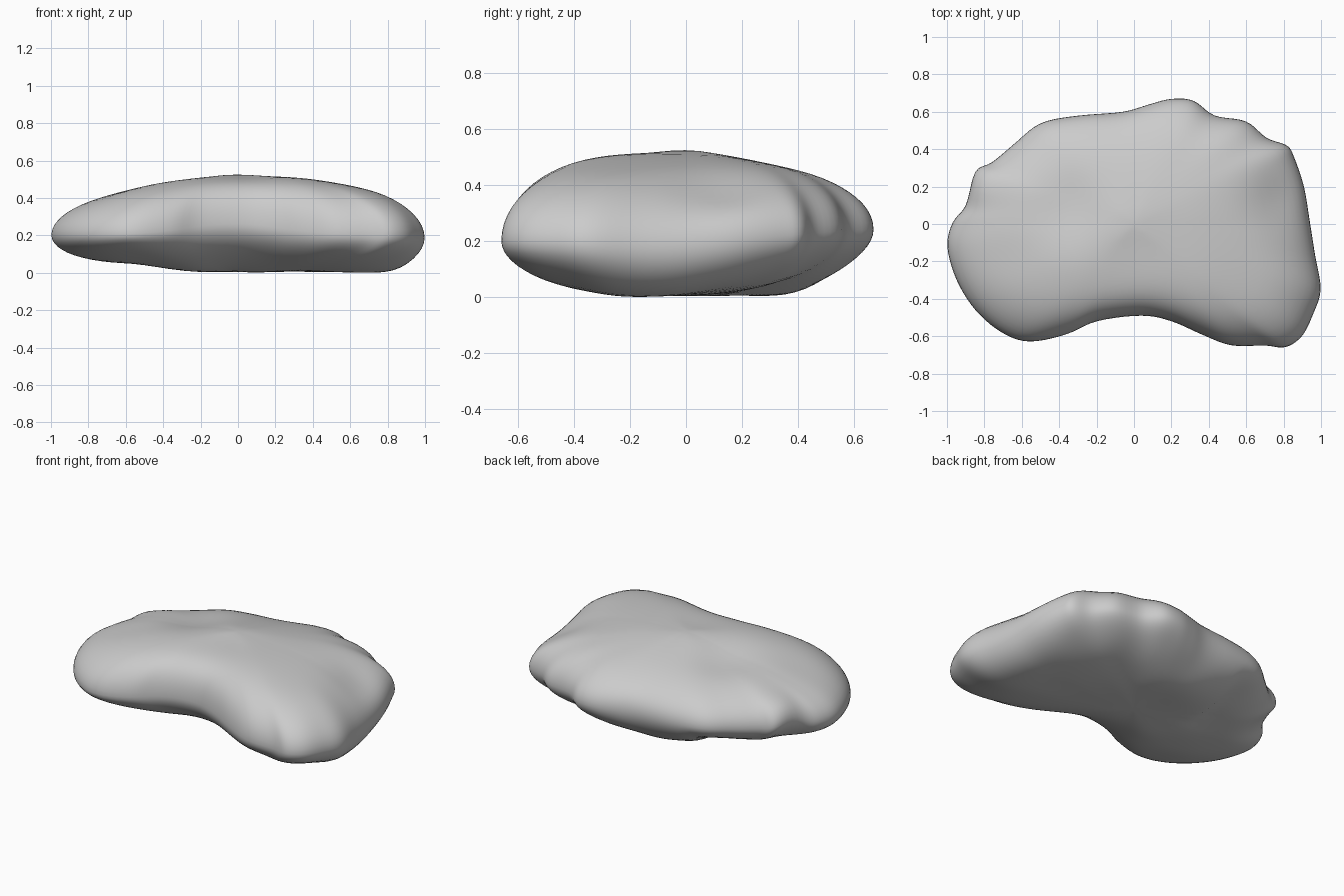
import bpy
import bmesh
import math
from mathutils import Vector, noise

cube = bpy.data.objects.get("Cube")
if cube:
    bpy.data.objects.remove(cube, do_unlink=True)

# Plan outline of the slab, counter-clockwise from the left end
OUTLINE = [
    (1, -.35), (.97, -.17), (.94, .02), (.91, .2), (.86, .35), (.82, .42),
    (.71, .46), (.6, .55), (.43, .58), (.32, .66), (.2, .67), (.08, .64),
    (-.06, .6), (-.3, .58), (-.5, .54), (-.64, .43), (-.76, .33), (-.85, .28),
    (-.9, .1), (-.97, .01), (-1, -.12), (-.95, -.3), (-.85, -.46), (-.71, -.58),
    (-.56, -.63), (-.36, -.59), (-.2, -.52), (.04, -.49), (.2, -.52),
    (.36, -.59), (.52, -.65), (.7, -.65), (.81, -.66), (.9, -.6), (.96, -.48),
]
STEPS = 5       # curve samples between outline points
RINGS = 20      # rings from the rim to the middle
RIM = .2        # height of the widest line
TOP, DEPTH = .33, .195


def smooth_loop(points, steps):
    """Closed Catmull-Rom curve through the points."""
    pts = [Vector(p) for p in points]
    count = len(pts)
    result = []
    for i in range(count):
        a, b, c, d = (pts[(i + k) % count] for k in (-1, 0, 1, 2))
        for j in range(steps):
            t = j / steps
            result.append(b + (c - a) * t / 2
                          + (a - b * 2.5 + c * 2 - d / 2) * t * t
                          + (b * 3 - a - c * 3 + d) * t ** 3 / 2)
    return result


def relax(points, passes):
    """Soften a closed loop so that its scallops fade out."""
    for _ in range(passes):
        points = [(points[i - 1] + p * 2 + points[(i + 1) % len(points)]) / 4
                  for i, p in enumerate(points)]
    return points


def smoothstep(low, high, value):
    t = min(max((value - low) / (high - low), 0), 1)
    return t * t * (3 - 2 * t)


def bump(x, y, cx, cy, size):
    return math.exp(-((x - cx) ** 2 + (y - cy) ** 2) / size ** 2)


def lobe(direction, angle, sharpness):
    """One towards the angle, fading to zero at right angles to it."""
    towards = Vector((math.cos(angle), math.sin(angle)))
    return max(0, direction.dot(towards)) ** sharpness


def rim_tilt(x, y):
    """The rim rises at the back, in the front hollow and at one notch."""
    tilt = .06 * max(0, y) + .06 * bump(x, y, -.02, -.52, .36)
    tilt += .04 * bump(x, y, -.88, .2, .12)
    return tilt - .03 * bump(x, y, .95, -.1, .3)


def top_height(x, y, s, direction):
    """Domed upper face, fuller towards the front lobes and left end."""
    power = 2.1 + .8 * max(0, -direction.y) - .3 * max(0, direction.y)
    power += lobe(direction, 0, 2)
    z = RIM + TOP * math.sqrt(max(0, 1 - s ** power)) - .085 * s * (1 - s)
    edge = 1 - s ** 8
    z -= .03 * edge * bump(x, y, -.35, .05, .2)
    z -= .045 * edge * bump(x, y, .8, .14, .16)
    return z + .012 * edge * noise.noise(Vector((x * 3, y * 3, 1)))


def bottom_height(x, y, s, direction):
    """Flatter underside with a raised step near the right end."""
    power = 1.9 + 5 * lobe(direction, -.05, 7)
    power += 2.7 * lobe(direction, 1.8, 4) + 4 * lobe(direction, math.pi, 5)
    depth = DEPTH * math.sqrt(max(0, 1 - s ** power))
    step = 1 - smoothstep(-.42, -.34, x)
    behind = smoothstep(-.1, .2, y)
    depth *= 1 - .25 * step * behind
    depth *= 1 - .2 * (1 - smoothstep(-.6, -.2, x)) * (1 - behind)
    edge = 1 - s ** 8
    depth += .015 * edge * bump(x, y, -.1, .34, .2)
    depth += .015 * edge * bump(x, y, .78, -.2, .2)
    return RIM - depth + .01 * edge * noise.noise(Vector((x * 4, y * 4, 7)))


# Stone body: rings lofted from the rim to the middle, above and below
loop = smooth_loop(OUTLINE, STEPS)
soft_loop = relax(loop, 80)
count = len(loop)
bm = bmesh.new()


def add_ring(s, height):
    ring = []
    for sharp, soft in zip(loop, soft_loop):
        q = soft.lerp(sharp, s ** 4) * s
        z = height(q.x, q.y, s, soft.normalized())
        ring.append(bm.verts.new((q.x, q.y, z + rim_tilt(q.x, q.y) * s)))
    return ring


def bridge(outer, inner, flip):
    for i in range(count):
        j = (i + 1) % count
        face = [outer[i], outer[j], inner[j], inner[i]]
        bm.faces.new(face[::-1] if flip else face)


rim = add_ring(1, top_height)
for height, flip in ((top_height, False), (bottom_height, True)):
    previous = rim
    for k in range(1, RINGS):
        ring = add_ring(math.cos(math.pi / 2 * k / RINGS), height)
        bridge(previous, ring, flip)
        previous = ring
    middle = bm.verts.new((0, 0, height(0, 0, 0, Vector((0, 1)))))
    for i in range(count):
        face = [previous[i], previous[(i + 1) % count], middle]
        bm.faces.new(face[::-1] if flip else face)

# Settle the surface and stand the stone on the ground
for _ in range(2):
    bmesh.ops.smooth_vert(bm, verts=bm.verts, factor=.4,
                          use_axis_x=True, use_axis_y=True, use_axis_z=True)
lowest = min(v.co.z for v in bm.verts)
bmesh.ops.translate(bm, verts=bm.verts, vec=(0, 0, -lowest))
bmesh.ops.recalc_face_normals(bm, faces=bm.faces)

mesh = bpy.data.meshes.new("stone_slab")
bm.to_mesh(mesh)
bm.free()
mesh.shade_smooth()
stone = bpy.data.objects.new("stone_slab", mesh)
bpy.context.collection.objects.link(stone)

# Plain grey stone
grey = bpy.data.materials.new("stone_grey")
grey.use_nodes = True
colour = (.6, .6, .6, 1)
grey.diffuse_color = colour
grey.node_tree.nodes["Principled BSDF"].inputs["Base Color"].default_value = colour
mesh.materials.append(grey)
